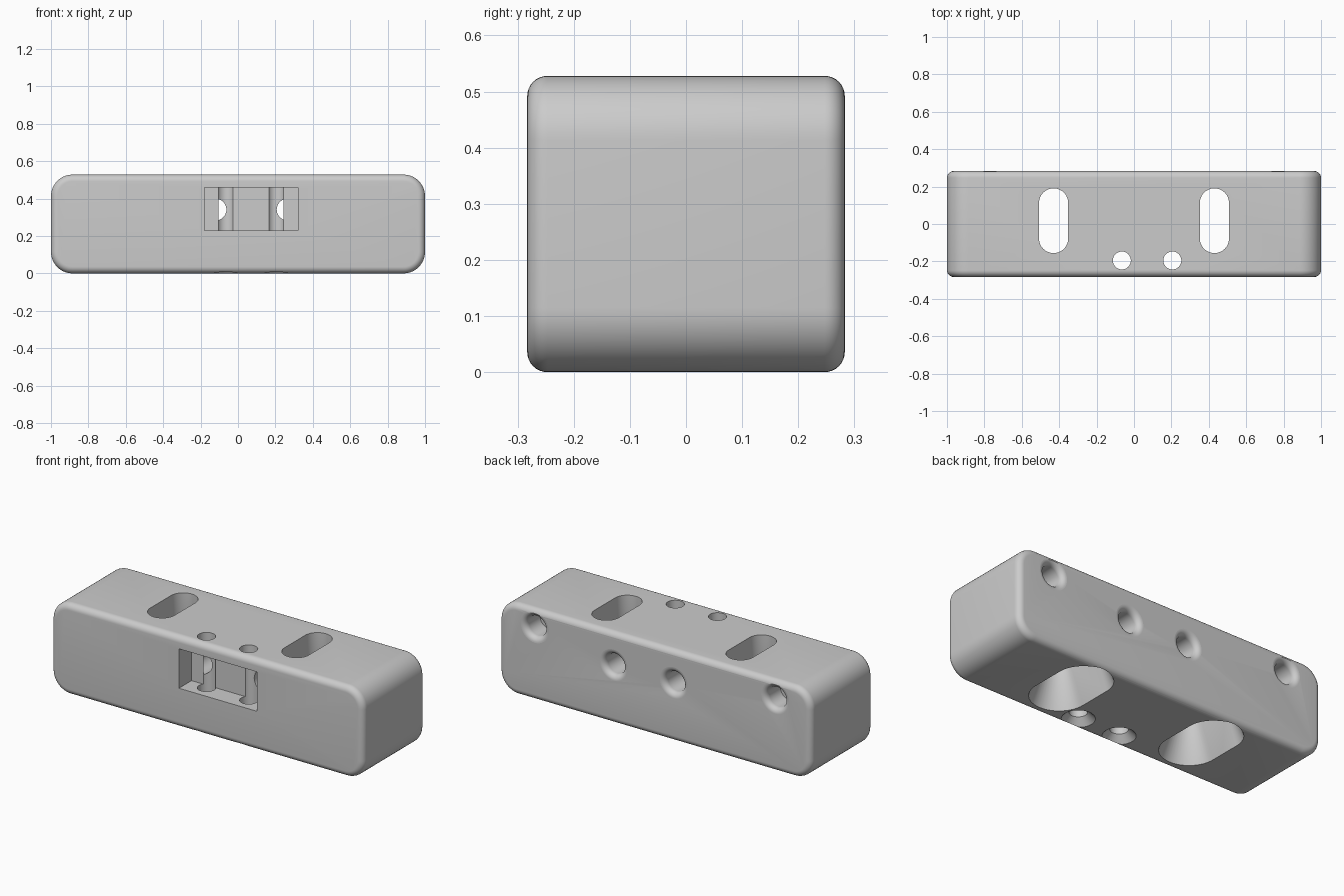
import bpy
import bmesh
from math import cos, sin, pi, radians
from mathutils import Matrix, Vector

old = bpy.data.objects.get("Cube")
if old:
    bpy.data.objects.remove(old, do_unlink=True)

grey = bpy.data.materials.new("plain grey")
grey.use_nodes = True
colour = (0.6, 0.6, 0.6, 1)
grey.diffuse_color = colour
grey.node_tree.nodes["Principled BSDF"].inputs["Base Color"].default_value = colour

ALONG_Y = Matrix.Rotation(radians(90), 4, "X")  # local z becomes -y, local y becomes z


def rounded_rect(half_w, half_h, radius, steps=12):
    """Outline of a rounded rectangle; a circle or slot when the radius is full."""
    points = []
    for quarter, (sx, sy) in enumerate([(1, 1), (-1, 1), (-1, -1), (1, -1)]):
        for i in range(steps + 1):
            a = (quarter + i / steps) * pi / 2
            points.append((sx * (half_w - radius) + radius * cos(a),
                           sy * (half_h - radius) + radius * sin(a)))
    return points


def loft(name, sections, centre, turn=Matrix()):
    """Skin sections (half_w, half_h, radius, height) into a closed solid."""
    bm = bmesh.new()
    place = Matrix.Translation(centre) @ turn
    rings = [[bm.verts.new(place @ Vector((x, y, height)))
              for x, y in rounded_rect(w, h, r)] for w, h, r, height in sections]
    for low, high in zip(rings, rings[1:]):
        for i in range(len(low)):
            j = (i + 1) % len(low)
            bm.faces.new((low[i], low[j], high[j], high[i]))
    bm.faces.new(rings[0][::-1])
    bm.faces.new(rings[-1])
    bmesh.ops.remove_doubles(bm, verts=bm.verts, dist=1e-5)
    bmesh.ops.recalc_face_normals(bm, faces=bm.faces)
    mesh = bpy.data.meshes.new(name)
    bm.to_mesh(mesh)
    bm.free()
    obj = bpy.data.objects.new(name, mesh)
    bpy.context.collection.objects.link(obj)
    mesh.materials.append(grey)
    return obj


def slot_sections(profile, length=0):
    """Turn (radius, height) pairs into circle or slot sections."""
    return [(r, r + length, r, z) for r, z in profile]


# Block with large end corners and a small round-over on front and back
HALF_Y, TOP, EDGE = 0.283, 0.528, 0.036
quarter = [i * pi / 16 for i in range(9)]
front_half = [(EDGE * (1 - sin(a)), HALF_Y - EDGE * (1 - cos(a))) for a in quarter]
outline = [(i, -y) for i, y in front_half] + [(i, y) for i, y in front_half]
outline = sorted(set(outline), key=lambda p: p[1])
block = loft("block", [(1 - i, TOP / 2 - i, 0.115 - i, y) for i, y in outline],
             (0, 0, TOP / 2), ALONG_Y)

cutters = []

# Rectangular pocket in the front
cutters.append(loft("pocket_cutter",
                    [(0.25, 0.114, 0.0005, -0.115 + HALF_Y),
                     (0.25, 0.114, 0.0005, 0.5)],
                    (0.07, -HALF_Y, 0.344), ALONG_Y))
cutters[-1].location.y = HALF_Y

# Mounting slots, flared towards the underside
for side in (-1, 1):
    profile = [(0.163, -0.02), (0.155, 0), (0.078, 0.2), (0.078, 0.7)]
    cutters.append(loft("slot_cutter", slot_sections(profile, 0.095),
                        (side * 0.43, 0.0175, 0)))

# Vertical screw holes through the pocket, countersunk below
for x in (-0.065, 0.205):
    profile = [(0.107, -0.02), (0.087, 0), (0.048, 0.039), (0.048, 0.7)]
    cutters.append(loft("screw_hole_cutter", slot_sections(profile), (x, -0.195, 0)))


# Rear holes with rounded rims: two open into the pocket, two are blind
def rear_hole(x, z, depth):
    radius, rim = 0.058, 0.032
    profile = [(radius + rim * (1 - cos(a)), -rim * (1 - sin(a))) for a in quarter]
    profile = [(radius, -depth)] + profile + [(radius + rim, 0.05)]
    sections = slot_sections([(r, -d) for r, d in profile][::-1])
    cutters.append(loft("rear_hole_cutter", sections, (x, HALF_Y, z), ALONG_Y))


for x in (-0.12, 0.265):
    rear_hole(x, 0.341, 0.45)
for x in (-0.77, 0.77):
    rear_hole(x, 0.425, 0.13)

for cutter in cutters:
    cutter.hide_render = True
    cutter.hide_viewport = True
    cutter.display_type = "WIRE"
    cut = block.modifiers.new(cutter.name, "BOOLEAN")
    cut.operation = "DIFFERENCE"
    cut.solver = "EXACT"
    cut.object = cutter

# Bake the cuts, then smooth the rounded surfaces
bpy.context.view_layer.update()
result = bpy.data.meshes.new_from_object(
    block.evaluated_get(bpy.context.evaluated_depsgraph_get()))
block.modifiers.clear()
block.data = result
for cutter in cutters:
    bpy.data.objects.remove(cutter, do_unlink=True)
bpy.ops.object.select_all(action="DESELECT")
block.select_set(True)
bpy.context.view_layer.objects.active = block
bpy.ops.object.shade_smooth_by_angle(angle=radians(30))
